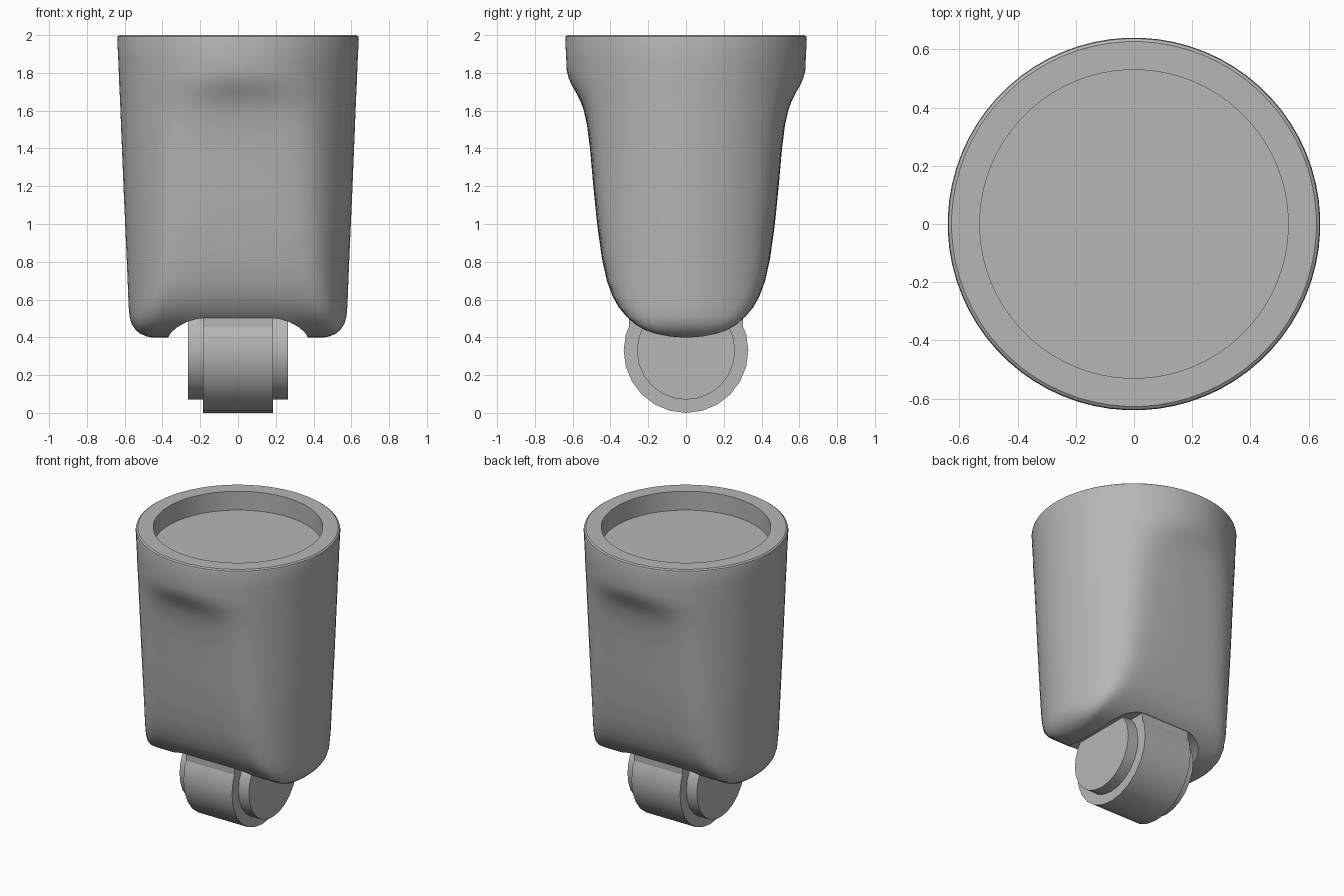
import bpy
import bmesh
import math
from mathutils import Matrix

cube = bpy.data.objects.get("Cube")
if cube:
    bpy.data.objects.remove(cube, do_unlink=True)

grey = bpy.data.materials.new("plain grey")
grey.use_nodes = True
COLOUR = (0.47, 0.47, 0.47, 1)
grey.diffuse_color = COLOUR
grey.node_tree.nodes["Principled BSDF"].inputs["Base Color"].default_value = COLOUR


def add_object(name, bm):
    bmesh.ops.recalc_face_normals(bm, faces=bm.faces[:])
    mesh = bpy.data.meshes.new(name)
    bm.to_mesh(mesh)
    bm.free()
    mesh.materials.append(grey)
    obj = bpy.data.objects.new(name, mesh)
    bpy.context.collection.objects.link(obj)
    return obj


def activate(obj):
    bpy.ops.object.select_all(action='DESELECT')
    obj.select_set(True)
    bpy.context.view_layer.objects.active = obj


def smooth(obj, degrees=35):
    activate(obj)
    bpy.ops.object.shade_smooth_by_angle(angle=math.radians(degrees))


def loft(rings):
    """Skin a stack of closed rings and cap both ends."""
    bm = bmesh.new()
    loops = [[bm.verts.new(p) for p in ring] for ring in rings]
    for a, b in zip(loops, loops[1:]):
        n = len(a)
        for i in range(n):
            j = (i + 1) % n
            bm.faces.new((a[i], a[j], b[j], b[i]))
    bm.faces.new(loops[0])
    bm.faces.new(loops[-1])
    return bm


def x_cylinder(name, radius, width, x, z, sides):
    bm = bmesh.new()
    place = Matrix.Translation((x, 0, z)) @ Matrix.Rotation(math.pi / 2, 4, 'Y')
    bmesh.ops.create_cone(bm, cap_ends=True, segments=sides, radius1=radius,
                          radius2=radius, depth=width, matrix=place)
    obj = add_object(name, bm)
    smooth(obj)
    return obj


# Body: tapered round cup pressed flat front and back
SIDES = 72
ROUND = 5  # marks an unflattened ring


def body_ring(z, radius, flat):
    ring = []
    for i in range(SIDES):
        t = math.tau * (i + 0.5) / SIDES
        x, y = radius * math.cos(t), radius * math.sin(t)
        pressed = (abs(y) ** -12 + flat ** -12) ** (-1 / 12)
        ring.append((x, math.copysign(pressed, y), z))
    return ring


# height, cup radius, half depth of the pressed faces
sections = [
    (0.40, 0.46, 0.03), (0.405, 0.485, 0.09), (0.42, 0.52, 0.165),
    (0.44, 0.543, 0.22), (0.47, 0.563, 0.27), (0.51, 0.575, 0.315),
    (0.56, 0.579, 0.357), (0.62, 0.582, 0.39), (0.70, 0.585, 0.42),
    (0.82, 0.59, 0.447), (1.0, 0.598, 0.473), (1.2, 0.607, 0.494),
    (1.4, 0.615, 0.513), (1.52, 0.62, 0.53), (1.6, 0.623, 0.55),
    (1.65, 0.625, 0.573), (1.69, 0.627, 0.603), (1.73, 0.629, 0.65),
    (1.77, 0.631, 0.72), (1.81, 0.632, 1.0), (1.86, 0.634, ROUND),
    (1.98, 0.64, ROUND), (1.993, 0.637, ROUND), (2.0, 0.627, ROUND),
    (2.0, 0.53, ROUND), (1.87, 0.53, ROUND),
]
body = add_object("caster_body", loft([body_ring(*s) for s in sections]))

# Arched channel through the underside
half = [(0.375, 0.3), (0.37, 0.40), (0.355, 0.425), (0.32, 0.455),
        (0.27, 0.482), (0.22, 0.497), (0.18, 0.502)]
outline = half + [(-x, z) for x, z in reversed(half)]
cutter = add_object("channel_cutter",
                    loft([[(x, y, z) for x, z in outline] for y in (-0.8, 0.8)]))
cutter.hide_render = True
cut = body.modifiers.new("channel", 'BOOLEAN')
cut.operation = 'DIFFERENCE'
cut.solver = 'EXACT'
cut.object = cutter
activate(body)
bpy.ops.object.modifier_apply(modifier="channel")
bpy.data.objects.remove(cutter, do_unlink=True)
smooth(body)

# Wheel with a hub cap on each side
x_cylinder("wheel", 0.33, 0.37, 0, 0.33, 24)
for side, x in (("left", 0.222), ("right", -0.222)):
    x_cylinder(side + "_hub_cap", 0.26, 0.085, x, 0.33, 24)

# Short block joining the wheel to the body
bm = bmesh.new()
bmesh.ops.create_cube(bm, size=1, matrix=Matrix.Translation((0, 0, 0.475))
                      @ Matrix.Diagonal((0.37, 0.605, 0.07, 1)))
add_object("wheel_mount", bm)
